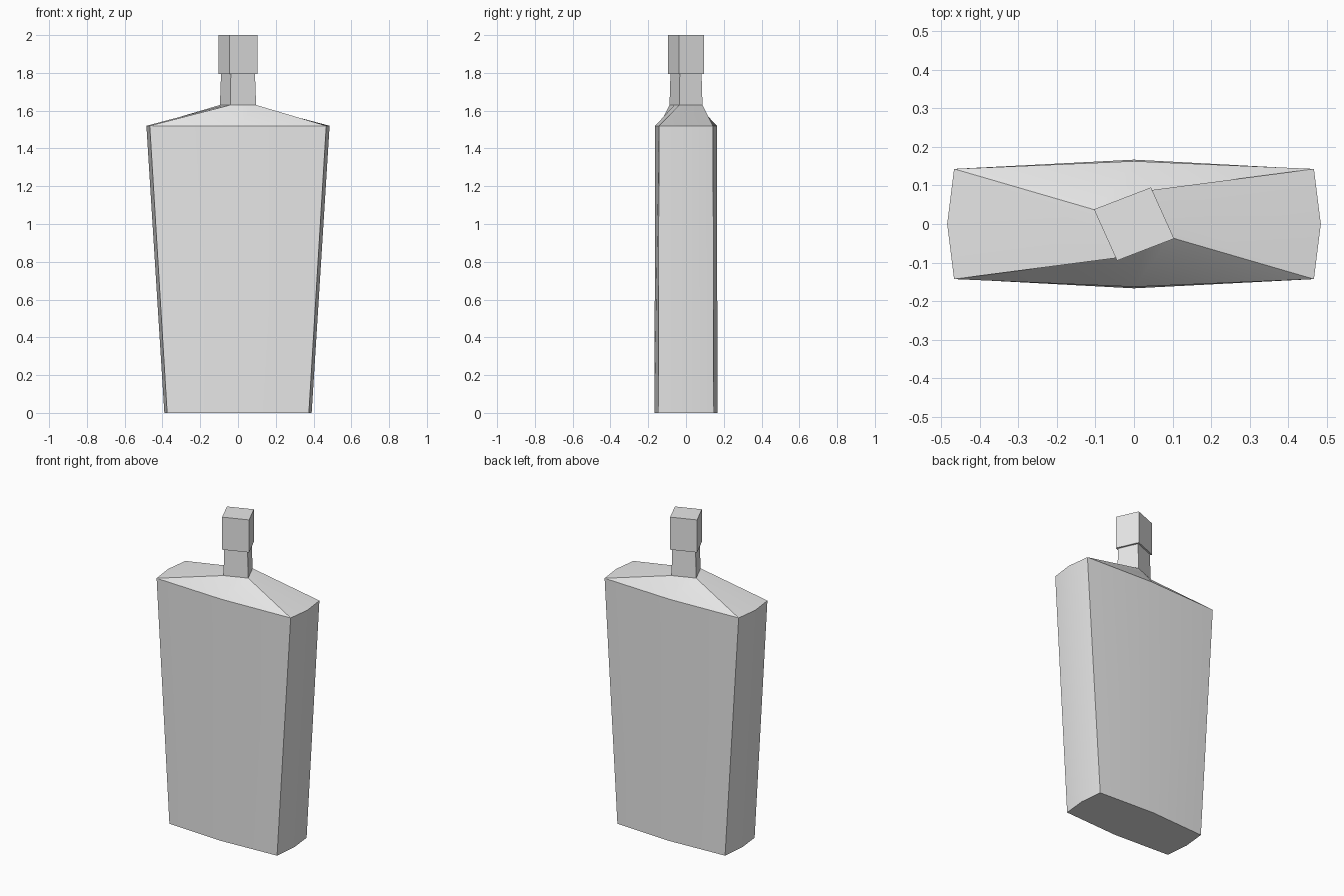
import bpy
import bmesh
import math

cube = bpy.data.objects.get("Cube")
if cube:
    bpy.data.objects.remove(cube, do_unlink=True)

grey = bpy.data.materials.new("plain grey")
grey.use_nodes = True
grey.diffuse_color = (0.8, 0.8, 0.8, 1)
grey.node_tree.nodes["Principled BSDF"].inputs["Base Color"].default_value = (0.8, 0.8, 0.8, 1)


def body_ring(side, corner_x, face, corner_y, z):
    """Bowed rectangle: four corners with a raised point on every side."""
    half = [(corner_x, corner_y), (0, face), (-corner_x, corner_y), (-side, 0)]
    return [(s * x, s * y, z) for s in (1, -1) for x, y in half]


def square_ring(scale, z):
    """Turned square with a point in the middle of every side."""
    a, b = (0.044, 0.095), (-0.104, 0.038)
    mid_1 = ((a[0] + b[0]) / 2, (a[1] + b[1]) / 2)
    mid_2 = ((b[0] - a[0]) / 2, (b[1] - a[1]) / 2)
    half = [a, mid_1, b, mid_2]
    return [(s * x * scale, s * y * scale, z) for s in (1, -1) for x, y in half]


def loft(name, rings):
    """Skin a stack of matching rings and close both ends."""
    bm = bmesh.new()
    loops = [[bm.verts.new(p) for p in ring] for ring in rings]
    for low, high in zip(loops, loops[1:]):
        for i in range(len(low)):
            j = (i + 1) % len(low)
            bm.faces.new((low[i], low[j], high[j], high[i]))
    bm.faces.new(loops[0][::-1])
    bm.faces.new(loops[-1])
    bmesh.ops.recalc_face_normals(bm, faces=bm.faces)
    mesh = bpy.data.meshes.new(name)
    bm.to_mesh(mesh)
    bm.free()
    mesh.materials.append(grey)
    obj = bpy.data.objects.new(name, mesh)
    bpy.context.collection.objects.link(obj)
    bpy.ops.object.select_all(action="DESELECT")
    obj.select_set(True)
    bpy.context.view_layer.objects.active = obj
    bpy.ops.object.shade_smooth_by_angle(angle=math.radians(30))
    return obj


# Flared body, sloping shoulder and tapered neck in one skin
loft("bottle", [
    body_ring(0.39, 0.375, 0.167, 0.147, 0),
    body_ring(0.485, 0.467, 0.163, 0.143, 1.52),
    square_ring(0.92, 1.63),
    square_ring(0.86, 1.81),
])

# Square cap
loft("cap", [square_ring(1, 1.795), square_ring(1, 2)])
